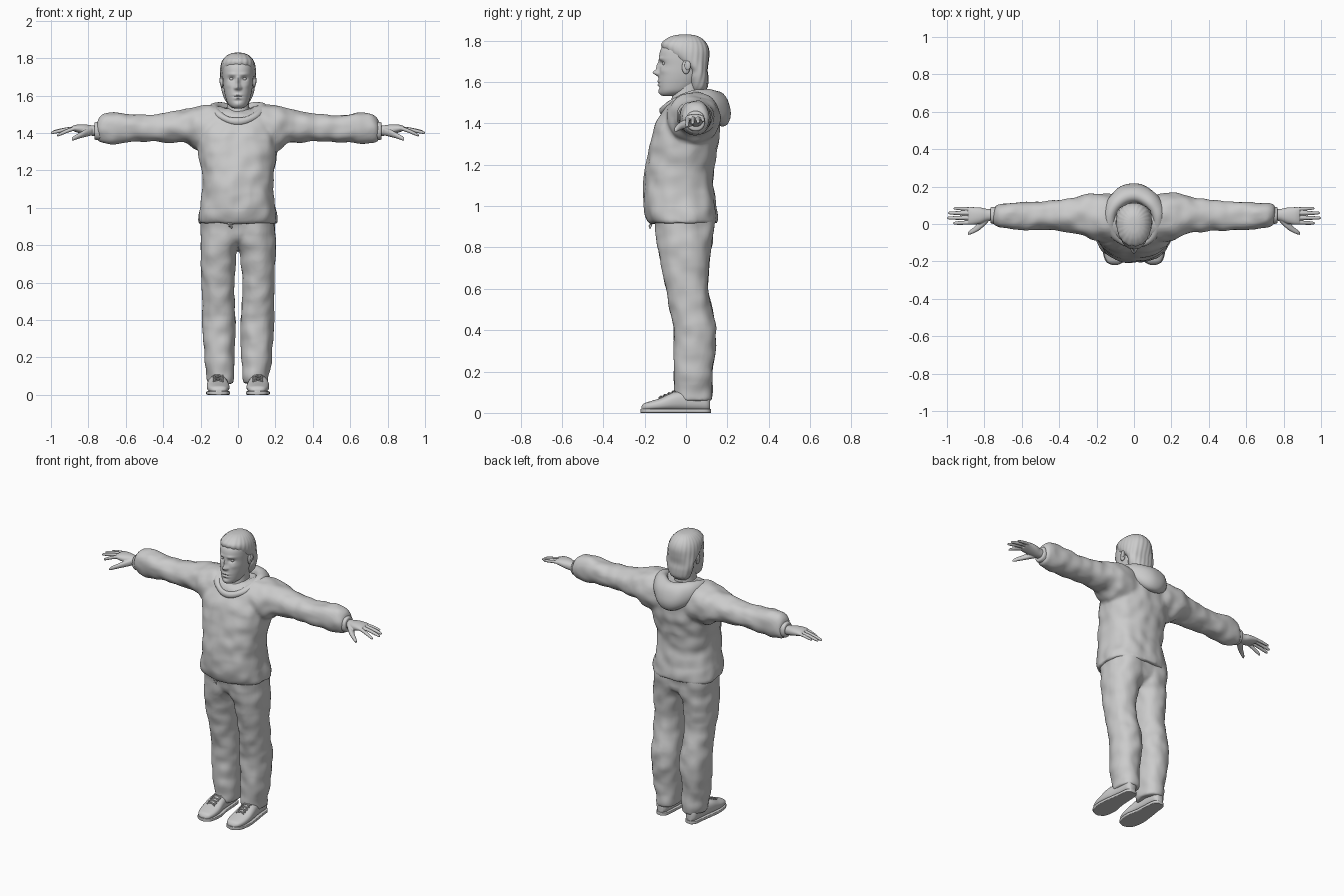
import bpy, bmesh, math
from mathutils import Vector, Matrix, noise

if "Cube" in bpy.data.objects:
    bpy.data.objects.remove(bpy.data.objects["Cube"])


def spline(rows, res):
    """Catmull-Rom interpolation through rows of numbers."""
    out = []
    for i in range(len(rows) - 1):
        p = [rows[max(0, min(len(rows) - 1, i + k))] for k in (-1, 0, 1, 2)]
        for s in range(res):
            t = s / res
            out.append([b + .5 * t * (c - a + t * (2*a - 5*b + 4*c - d + t * (3*(b - c) + d - a)))
                        for a, b, c, d in zip(*p)])
    return out + [list(rows[-1])]


def skin_rings(bm, rings, closed=False):
    vs = [[bm.verts.new(p) for p in r] for r in rings]
    n = len(vs[0])
    for i in range(len(vs) - (0 if closed else 1)):
        a, b = vs[i], vs[(i + 1) % len(vs)]
        for j in range(n):
            bm.faces.new((a[j], a[(j + 1) % n], b[(j + 1) % n], b[j]))
    if not closed:
        bm.faces.new(vs[0])
        bm.faces.new(vs[-1])


def loft(bm, axis, rows, n=32, res=4, p=2.2, warp=None):
    """Rows are (position along axis, min and max of 1st side, min and max of 2nd side)."""
    rings = []
    for t, a0, a1, b0, b1 in spline(rows, res):
        ring = []
        for j in range(n):
            c, s = math.cos(2 * math.pi * j / n), math.sin(2 * math.pi * j / n)
            a = (a0 + a1) / 2 + (a1 - a0) / 2 * math.copysign(abs(c) ** (2 / p), c)
            b = (b0 + b1) / 2 + (b1 - b0) / 2 * math.copysign(abs(s) ** (2 / p), s)
            co = Vector({'X': (t, a, b), 'Y': (a, t, b), 'Z': (a, b, t)}[axis])
            ring.append(warp(co) if warp else co)
        rings.append(ring)
    skin_rings(bm, rings)


def sym(rows):
    """Rows (z, half width, y0, y1) to symmetric loft rows."""
    return [(z, -w, w, a, b) for z, w, a, b in rows]


def ball(bm, loc, size):
    bmesh.ops.create_uvsphere(bm, u_segments=20, v_segments=12, radius=1,
                              matrix=Matrix.Translation(loc) @ Matrix.Diagonal((*size, 1)))


def finish(bm, name, mirror=False, voxel=0, smooth=0, folds=0):
    if mirror:
        new = bmesh.ops.duplicate(bm, geom=bm.verts[:] + bm.edges[:] + bm.faces[:])['geom']
        for v in new:
            if isinstance(v, bmesh.types.BMVert):
                v.co.x *= -1
    bmesh.ops.recalc_face_normals(bm, faces=bm.faces)
    me = bpy.data.meshes.new(name)
    bm.to_mesh(me)
    bm.free()
    ob = bpy.data.objects.new(name, me)
    bpy.context.collection.objects.link(ob)
    bpy.ops.object.select_all(action='DESELECT')
    ob.select_set(True)
    bpy.context.view_layer.objects.active = ob
    if voxel:
        m = ob.modifiers.new('Blend', 'REMESH')
        m.mode, m.voxel_size = 'VOXEL', voxel
        bpy.ops.object.modifier_apply(modifier=m.name)
        m = ob.modifiers.new('Soften', 'SMOOTH')
        m.factor, m.iterations = .5, smooth
        bpy.ops.object.modifier_apply(modifier=m.name)
    if folds:  # soft cloth folds
        moves = [v.normal * folds * noise.noise(v.co * 14) for v in ob.data.vertices]
        for v, d in zip(ob.data.vertices, moves):
            v.co += d
    bpy.ops.object.shade_smooth_by_angle(angle=math.radians(50))
    return ob


def cord(name, paths, r):
    cu = bpy.data.curves.new(name, 'CURVE')
    cu.dimensions, cu.bevel_depth, cu.bevel_resolution, cu.use_fill_caps = '3D', r, 2, True
    for path in paths:
        s = cu.splines.new('POLY')
        s.points.add(len(path) - 1)
        for pt, co in zip(s.points, path):
            pt.co = (*co, 1)
    bpy.context.collection.objects.link(bpy.data.objects.new(name, cu))


# Sweater: torso and both sleeves blended together
bm = bmesh.new()
loft(bm, 'X', [(.08, -.09, .155, 1.30, 1.545), (.16, -.095, .163, 1.30, 1.55),
               (.22, -.085, .165, 1.31, 1.542), (.27, -.06, .155, 1.345, 1.528),
               (.35, -.043, .138, 1.35, 1.512), (.45, -.036, .127, 1.355, 1.498),
               (.55, -.033, .121, 1.353, 1.497), (.64, -.029, .118, 1.343, 1.512),
               (.71, -.02, .11, 1.347, 1.506), (.742, -.002, .1, 1.355, 1.48),
               (.75, .01, .088, 1.368, 1.46)])
new = bmesh.ops.duplicate(bm, geom=bm.verts[:] + bm.edges[:] + bm.faces[:])['geom']
for g in new:
    if isinstance(g, bmesh.types.BMVert):
        g.co.x *= -1
loft(bm, 'Z', sym([(.915, .208, -.17, .15), (.93, .212, -.183, .152), (.98, .206, -.2, .148),
                   (1.05, .193, -.206, .138), (1.12, .188, -.204, .133), (1.2, .195, -.193, .139),
                   (1.3, .211, -.176, .155), (1.4, .212, -.147, .165), (1.46, .2, -.114, .16),
                   (1.5, .165, -.09, .145), (1.53, .1, -.05, .1)]), n=48, p=2.4)
finish(bm, 'sweater', voxel=.01, smooth=4, folds=.009)

# Ribbed cuffs
bm = bmesh.new()
loft(bm, 'X', [(.73, .0, .092, 1.362, 1.458), (.75, 0, .092, 1.362, 1.46),
               (.764, .004, .09, 1.365, 1.457), (.768, .012, .084, 1.37, 1.45)])
finish(bm, 'cuffs', mirror=True)

# Hood lying around the neck, thick and drooping at the back
bm = bmesh.new()
quad = lambda f, s, b, k: f * (1 - k) * (1 - 2 * k) + s * 4 * k * (1 - k) + b * k * (2 * k - 1)
rings = []
for i in range(64):
    a = 2 * math.pi * i / 64
    k = (1 - math.cos(a)) / 2
    r, h = quad(.016, .032, .052, k), quad(.02, .035, .086, k)
    cz = quad(1.46, 1.522, 1.468, k)
    ring = []
    for j in range(24):
        b = 2 * math.pi * j / 24
        dz = h * math.sin(b)
        d = r * math.cos(b) - .15 * dz * k
        ring.append(((.13 + d) * math.sin(a), .025 - (.138 + d) * math.cos(a), cz + dz))
    rings.append(ring)
skin_rings(bm, rings, closed=True)
finish(bm, 'hood', folds=.005)

# Trousers: two legs and the hips
bm = bmesh.new()
loft(bm, 'Z', [(.06, .028, .158, -.048, .122), (.1, .02, .166, -.057, .125),
               (.2, .02, .18, -.06, .13), (.3, .015, .188, -.06, .142),
               (.4, .012, .19, -.062, .146), (.5, .018, .19, -.078, .126),
               (.6, .022, .195, -.096, .106), (.7, .014, .2, -.115, .112),
               (.77, .004, .2, -.13, .12), (.83, -.03, .201, -.142, .128),
               (.94, -.03, .198, -.155, .138)])
new = bmesh.ops.duplicate(bm, geom=bm.verts[:] + bm.edges[:] + bm.faces[:])['geom']
for g in new:
    if isinstance(g, bmesh.types.BMVert):
        g.co.x *= -1
loft(bm, 'Z', sym([(.8, .1, -.08, .08), (.84, .18, -.13, .12), (.94, .198, -.157, .138)]))
finish(bm, 'trousers', voxel=.009, smooth=4, folds=.008)
cord('drawstring', [[(-.04, -.162, .925), (-.045, -.178, .9)], [(-.04, -.162, .925), (-.034, -.176, .892)],
                    [(-.055, -.17, .915), (-.025, -.17, .917)]], .005)

# Shoes and soles
bm = bmesh.new()
loft(bm, 'Y', [(-.216, .085, .12, .012, .03), (-.203, .063, .143, .01, .046),
               (-.17, .05, .159, .01, .057), (-.12, .046, .166, .01, .073),
               (-.06, .054, .163, .01, .1), (0, .06, .152, .01, .106), (.06, .064, .146, .01, .106),
               (.1, .07, .14, .01, .1), (.117, .085, .125, .015, .08)], p=2.5)
finish(bm, 'shoes', mirror=True)
bm = bmesh.new()
outline = [(-.22, .09, .115), (-.205, .06, .146), (-.17, .046, .163), (-.11, .042, .17),
           (-.04, .055, .163), (.04, .06, .151), (.1, .067, .143), (.12, .088, .122)]
loft(bm, 'Y', [(y, a, b, 0, .02) for y, a, b in outline], p=8)
finish(bm, 'soles', mirror=True)

# Laces
laces = []
for s in (-1, 1):
    for i in range(4):
        y, z = -.13 + i * .02, .074 + i * .0085
        for d in (0, .016):
            laces.append([(s * .078, y + d, z + d * .3 - .003), (s * .105, y + .008, z + .006),
                          (s * .133, y + .016 - d, z + .004 - d * .3)])
cord('laces', laces, .0035)

# Hands: palm, thumb and four fingers
bm = bmesh.new()
loft(bm, 'X', [(.72, .02, .08, 1.385, 1.44), (.78, .016, .08, 1.385, 1.441),
               (.82, .002, .088, 1.392, 1.446), (.86, -.004, .09, 1.403, 1.445),
               (.885, -.002, .09, 1.412, 1.438)])
loft(bm, 'X', [(.78, .01, .05, 1.388, 1.43), (.82, -.028, .02, 1.378, 1.416),
               (.85, -.046, -.012, 1.37, 1.4), (.875, -.056, -.032, 1.361, 1.386),
               (.888, -.059, -.045, 1.358, 1.374)], n=16)
for y0, y1, tip, z1, r in ((.008, .004, .967, 1.386, .0105), (.033, .032, 1.0, 1.4, .0105),
                           (.058, .059, .994, 1.405, .0105), (.08, .084, .965, 1.412, .009)):
    rows = []
    for t, f in ((0, 1), (.35, 1.02), (.7, .95), (.93, .75), (1, .35)):
        y, z = y0 + (y1 - y0) * t, 1.426 + (z1 - 1.426) * t ** 1.3
        rows.append((.865 + (tip - .865) * t, y - r * f, y + r * f, z - r * f, z + r * f))
    loft(bm, 'X', rows, n=16, p=2)
finish(bm, 'hands', mirror=True, voxel=.003, smooth=3)

# Head with sculpted face: bumps are (x, z, x spread, z spread, height)
BUMPS = [(0, 1.645, .012, .014, .028), (0, 1.675, .009, .022, .016), (.014, 1.64, .007, .008, .01),
         (.034, 1.69, .017, .011, -.013), (.032, 1.714, .022, .008, .005), (.05, 1.655, .018, .015, .004),
         (0, 1.604, .022, .006, .006), (0, 1.586, .018, .006, .006), (0, 1.595, .026, .003, -.004),
         (0, 1.572, .02, .006, -.004), (0, 1.553, .018, .012, .005)]


def face(co):
    if co.y < -.03:
        fade = min(1, (-.03 - co.y) / .05)
        co.y -= fade * sum(h * math.exp(-((abs(co.x) - x) / a) ** 2 - ((co.z - z) / b) ** 2)
                           for x, z, a, b, h in BUMPS)
    return co


bm = bmesh.new()
loft(bm, 'Z', sym([(1.532, .02, -.11, -.05), (1.54, .038, -.124, -.01), (1.56, .056, -.13, .03),
                   (1.6, .069, -.133, .07), (1.64, .077, -.131, .09), (1.68, .081, -.127, .098),
                   (1.72, .083, -.13, .102), (1.76, .081, -.121, .1), (1.795, .066, -.09, .08),
                   (1.815, .03, -.05, .04)]), n=96, res=9, warp=face)
finish(bm, 'head')
bm = bmesh.new()
loft(bm, 'Z', sym([(1.43, .085, -.09, .1), (1.48, .068, -.078, .085), (1.54, .06, -.066, .075),
                   (1.62, .058, -.06, .075)]))
finish(bm, 'neck')
bm = bmesh.new()
ball(bm, (.033, -.101, 1.69), (.013, .013, .012))
finish(bm, 'eyes', mirror=True)
bm = bmesh.new()
ball(bm, (.086, .0, 1.672), (.009, .02, .033))
ball(bm, (.093, .008, 1.68), (.006, .015, .022))
finish(bm, 'ears', mirror=True)


# Combed-back hair
def strands(co):
    g = 1 + .012 * math.sin(22 * math.atan2(co.x, co.y - .01) + 30 * co.z)
    return Vector((co.x * g, (co.y - .01) * g + .01, co.z))


bm = bmesh.new()
loft(bm, 'Z', sym([(1.55, .045, .03, .085), (1.575, .068, .02, .104), (1.62, .085, .012, .108),
                   (1.66, .091, .012, .104), (1.705, .095, -.055, .11), (1.75, .094, -.105, .112),
                   (1.785, .084, -.118, .1), (1.812, .062, -.09, .075), (1.826, .035, -.055, .045),
                   (1.83, .01, -.02, .01)]), n=96, res=6, warp=strands)
finish(bm, 'hair')
